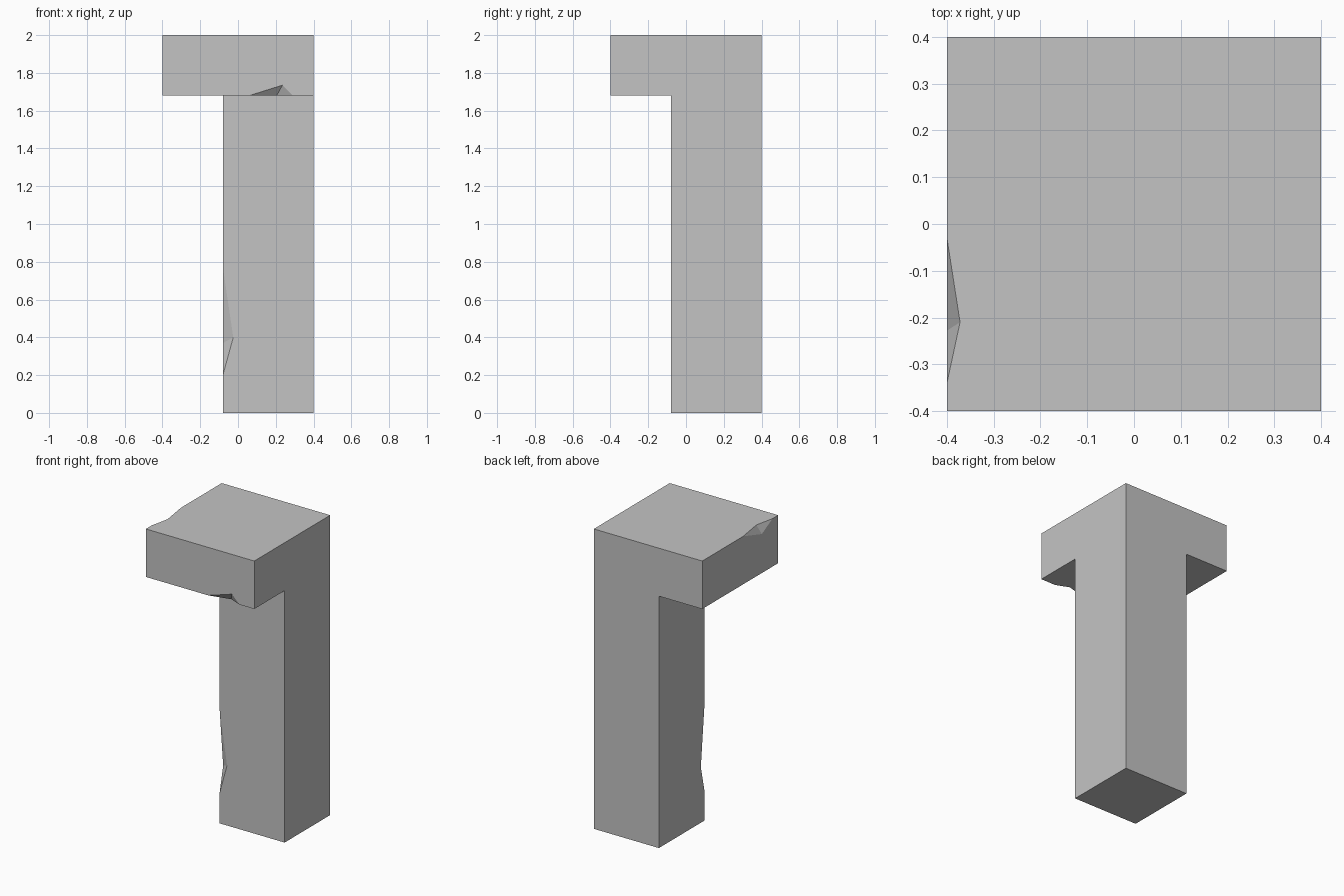
import bpy, bmesh
from mathutils import Vector
from mathutils.geometry import intersect_point_line

old = bpy.data.objects.get("Cube")
if old:
    bpy.data.objects.remove(old, do_unlink=True)

HALF = 0.4      # half width of the cap
INNER = -0.08   # inner sides of the shaft
CAP_Z = 1.68    # underside of the cap
TOP_Z = 2.0

stone = bpy.data.materials.new("grey_stone")
stone.use_nodes = True
grey = (0.55, 0.55, 0.55, 1)
stone.diffuse_color = grey
stone.node_tree.nodes["Principled BSDF"].inputs["Base Color"].default_value = grey

bm = bmesh.new()

# Cap block
bmesh.ops.create_cube(bm, size=1)
for v in bm.verts:
    v.co = Vector((v.co.x * 2 * HALF, v.co.y * 2 * HALF,
                   TOP_Z if v.co.z > 0 else CAP_Z))

# Shaft, pulled down from the back corner of the cap's underside
for axis in ((1, 0, 0), (0, 1, 0)):
    bmesh.ops.bisect_plane(bm, geom=bm.verts[:] + bm.edges[:] + bm.faces[:],
                           plane_co=Vector(axis) * INNER, plane_no=axis)
bm.normal_update()
corner = [f for f in bm.faces if f.normal.z < -0.9
          and min(f.calc_center_median().xy) > INNER]
result = bmesh.ops.extrude_face_region(bm, geom=corner)
for v in result["geom"]:
    if isinstance(v, bmesh.types.BMVert):
        v.co.z = 0
bmesh.ops.delete(bm, geom=[f for f in corner if f.is_valid], context="FACES_ONLY")
bmesh.ops.dissolve_limit(bm, angle_limit=0.01, verts=bm.verts[:], edges=bm.edges[:])
bmesh.ops.recalc_face_normals(bm, faces=bm.faces[:])


def edge_through(p, q):
    """The edge on which both points lie."""
    def off(e, point):
        a, b = (v.co for v in e.verts)
        near, t = intersect_point_line(point, a, b)
        return (near - point).length + max(0, -t, t - 1)
    return min(bm.edges, key=lambda e: off(e, p) + off(e, q))


def split_at(p, q):
    edge = edge_through(p, q)
    start = edge.verts[0]
    fac = (p - start.co).length / edge.calc_length()
    return bmesh.utils.edge_split(edge, start, fac)[1]


def chip(*points):
    """Break a notch out of an edge: two points on it, one on each side face."""
    a, b, c, d = (Vector(p) for p in points)
    va = split_at(a, b)
    vb = split_at(b, a)
    tips = []
    for tip in (c, d):
        bm.normal_update()
        edge = bm.edges.get((va, vb))
        face = min(edge.link_faces, key=lambda f: abs(f.normal.dot(tip - a)))
        bmesh.utils.face_split(face, va, vb, coords=[tip])
        tips.append(min(bm.verts, key=lambda v: (v.co - tip).length))
    bmesh.ops.delete(bm, geom=[bm.edges.get((va, vb))], context="EDGES")
    for end in (va, vb):
        bm.faces.new((end, *tips))
    bmesh.ops.recalc_face_normals(bm, faces=bm.faces[:])


# Chips: shaft's front edge, cap's lower front edge, cap's upper side edge
chip((INNER, INNER, 0.2), (INNER, INNER, 0.77),
     (-0.025, INNER, 0.4), (INNER, -0.042, 0.37))
chip((0.06, -HALF, CAP_Z), (0.29, -HALF, CAP_Z),
     (0.235, -HALF, 1.735), (0.205, -0.365, CAP_Z))
chip((-HALF, -0.34, TOP_Z), (-HALF, -0.03, TOP_Z),
     (-0.372, -0.21, TOP_Z), (-HALF, -0.228, 1.94))

mesh = bpy.data.meshes.new("corner_pillar")
bm.to_mesh(mesh)
bm.free()
mesh.materials.append(stone)
pillar = bpy.data.objects.new("corner_pillar", mesh)
bpy.context.collection.objects.link(pillar)
